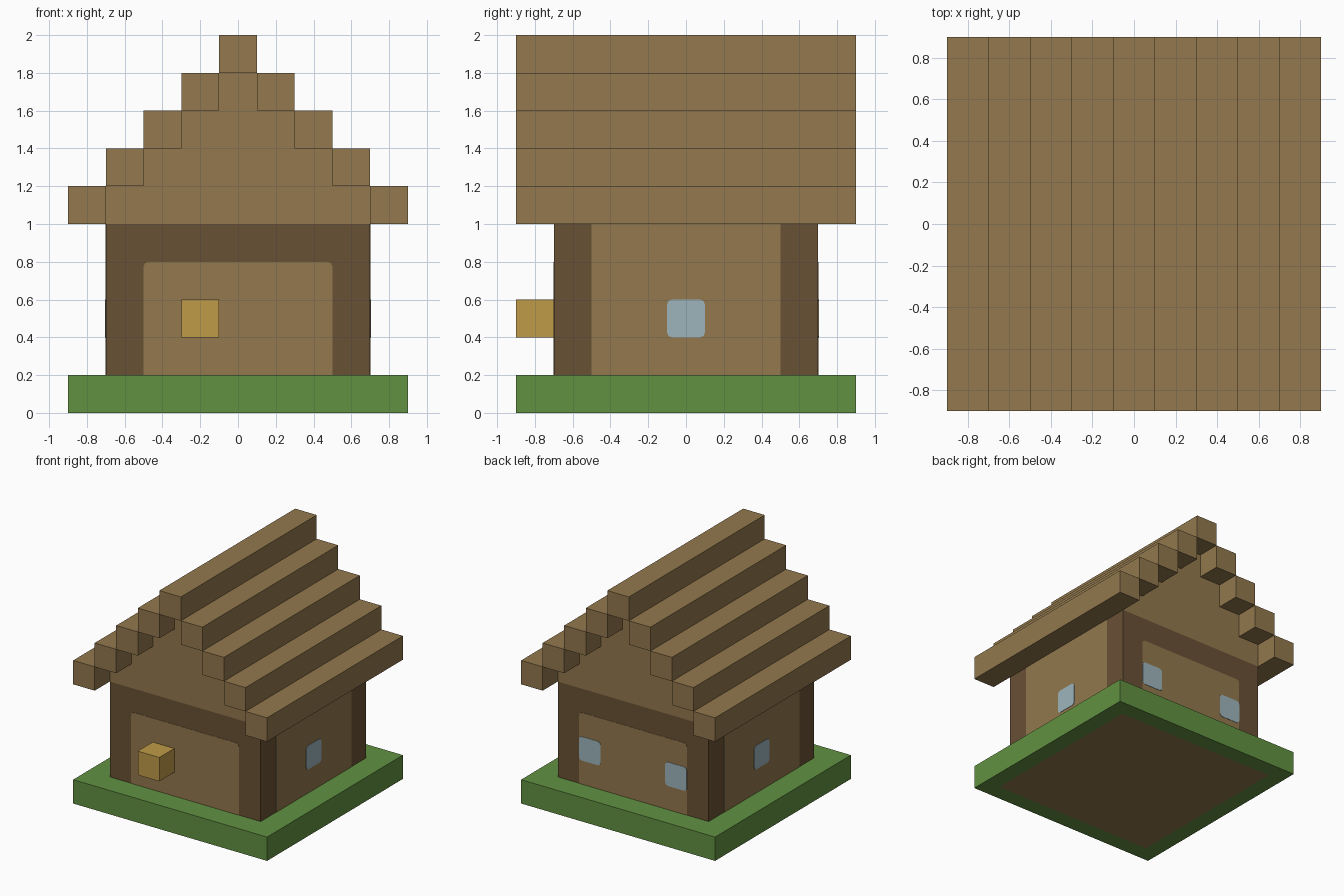
import bpy
import bmesh
from math import radians
from mathutils import Matrix, Vector

if "Cube" in bpy.data.objects:
    bpy.data.objects.remove(bpy.data.objects["Cube"], do_unlink=True)

U = 0.2        # block size
WALL = 0.7     # half width of the walls
EAVE = 0.9     # half width of the base and roof


def material(name, rgb):
    linear = [((c / 255 + 0.055) / 1.055) ** 2.4 for c in rgb] + [1]
    mat = bpy.data.materials.new(name)
    mat.use_nodes = True
    mat.diffuse_color = linear
    mat.node_tree.nodes["Principled BSDF"].inputs["Base Color"].default_value = linear
    return mat


plank = material("light wood", (147, 120, 78))
timber = material("dark wood", (105, 81, 53))
grass = material("grass green", (98, 145, 66))
brass = material("golden yellow", (191, 155, 71))
glass = material("pale blue glass", (157, 181, 188))


def box_mesh(lo, hi):
    bm = bmesh.new()
    lo, hi = Vector(lo), Vector(hi)
    place = Matrix.Translation((lo + hi) / 2) @ Matrix.Diagonal((*(hi - lo), 1))
    bmesh.ops.create_cube(bm, size=1, matrix=place)
    return bm


def finish(name, bm, *mats):
    mesh = bpy.data.meshes.new(name)
    bm.to_mesh(mesh)
    bm.free()
    for mat in mats:
        mesh.materials.append(mat)
    obj = bpy.data.objects.new(name, mesh)
    bpy.context.collection.objects.link(obj)
    return obj


def box(name, lo, hi, mat):
    return finish(name, box_mesh(lo, hi), mat)


def plate(name, angle, u, z, mat, thick, round_above=None):
    """Thin plate on the wall turned by angle, corners above a height rounded."""
    bm = box_mesh((u[0], -WALL - thick, z[0]), (u[1], -WALL, z[1]))
    if round_above is not None:
        corners = [e for e in bm.edges
                   if abs(e.verts[0].co.y - e.verts[1].co.y) > thick / 2
                   and e.verts[0].co.z > round_above]
        bmesh.ops.bevel(bm, geom=corners, offset=0.025, segments=2,
                        profile=0.5, affect='EDGES')
    bm.transform(Matrix.Rotation(radians(angle), 4, 'Z'))
    return finish(name, bm, mat)


# Grass base with the wooden floor showing underneath
bm = box_mesh((-EAVE, -EAVE, 0), (EAVE, EAVE, U))
bm.normal_update()
under = [f for f in bm.faces if f.normal.z < -0.9]
bmesh.ops.inset_region(bm, faces=under, thickness=U)
under[0].material_index = 1
finish("grass_base", bm, grass, plank)

# Timber frame walls with plank panels
box("wall_frame", (-WALL, -WALL, U), (WALL, WALL, 1), timber)
for name, angle in (("front", 0), ("back", 180)):
    plate(name + "_panel", angle, (-0.5, 0.5), (U, 0.8), plank, 0.002, 0.5)
for name, angle in (("left", 90), ("right", -90)):
    plate(name + "_panel", angle, (-0.5, 0.5), (U, 1), plank, 0.002)

# Windows
for name, angle, centre in (("left_window", 90, 0), ("right_window", -90, 0),
                            ("back_window_left", 180, -0.4),
                            ("back_window_right", 180, 0.4)):
    plate(name, angle, (centre - 0.1, centre + 0.1), (0.4, 0.6), glass, 0.005, 0)

# Door knob
box("door_knob", (-0.3, -EAVE, 0.4), (-0.1, -WALL, 0.6), brass)

# Stepped gable and roof beams
for step in range(4):
    z = 1 + step * U
    half = WALL - step * U
    box(f"gable_step_{step + 1}", (-half, -WALL, z), (half, WALL, z + U), plank)
    for name, x in (("left", half), ("right", -half - U)):
        box(f"{name}_roof_beam_{step + 1}", (x, -EAVE, z), (x + U, EAVE, z + U), plank)
box("ridge_beam", (-0.1, -EAVE, 1.8), (0.1, EAVE, 2), plank)
